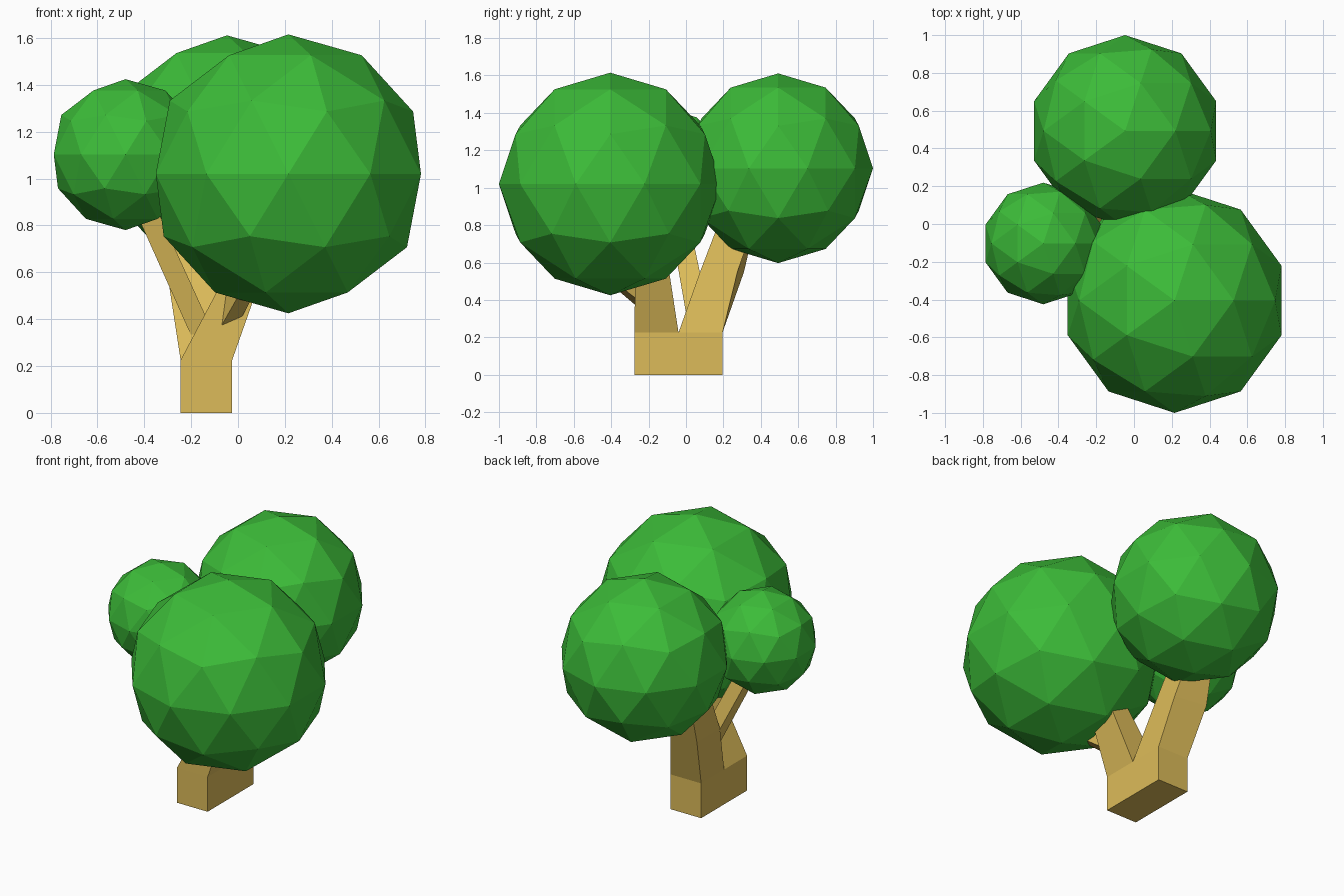
import bpy, bmesh

if "Cube" in bpy.data.objects:
    bpy.data.objects.remove(bpy.data.objects["Cube"])


def material(name, color):
    m = bpy.data.materials.new(name)
    m.diffuse_color = color
    m.use_nodes = True
    m.node_tree.nodes["Principled BSDF"].inputs["Base Color"].default_value = m.diffuse_color
    return m


leaf = material("leaf_green", (0.045, 0.50, 0.04, 1))
wood = material("wood", (0.72, 0.50, 0.10, 1))


def make_object(name, bm, mat):
    bmesh.ops.recalc_face_normals(bm, faces=bm.faces)
    mesh = bpy.data.meshes.new(name)
    bm.to_mesh(mesh)
    bm.free()
    mesh.materials.append(mat)
    obj = bpy.data.objects.new(name, mesh)
    bpy.context.collection.objects.link(obj)


def rect(x0, x1, y0, y1, z):
    return [(x0, y0, z), (x1, y0, z), (x1, y1, z), (x0, y1, z)]


def loft(name, *rings):
    """Closed four-sided limb through a series of quads."""
    bm = bmesh.new()
    loops = [[bm.verts.new(p) for p in ring] for ring in rings]
    for a, b in zip(loops, loops[1:]):
        for i in range(4):
            j = (i + 1) % 4
            bm.faces.new((a[i], a[j], b[j], b[i]))
    bm.faces.new(loops[0])
    bm.faces.new(loops[-1])
    make_object(name, bm, wood)


def crown(name, center, radius):
    bpy.ops.mesh.primitive_ico_sphere_add(subdivisions=2, radius=radius, location=center)
    obj = bpy.context.object
    obj.name = name
    obj.data.materials.append(leaf)


# Leaf crowns
crown("large_crown", (0.215, -0.405, 1.02), 0.595)
crown("back_crown", (-0.047, 0.493, 1.104), 0.507)
crown("small_crown", (-0.48, -0.103, 1.102), 0.322)

# Trunk block
loft("trunk", rect(-0.245, -0.025, -0.275, 0.195, 0),
     rect(-0.245, -0.025, -0.275, 0.195, 0.225))

# Front limb leaning right, with a fork towards the front
loft("front_limb", rect(-0.245, -0.025, -0.275, -0.04, 0.225),
     rect(-0.02, 0.125, -0.272, -0.105, 0.65))
loft("front_fork",
     [(-0.08, -0.25, 0.355), (0.01, -0.25, 0.395), (0.04, -0.25, 0.50), (-0.06, -0.25, 0.50)],
     [(0.03, -0.48, 0.55), (0.10, -0.48, 0.57), (0.10, -0.42, 0.65), (0.03, -0.42, 0.65)])

# Back limb leaning back and left
loft("back_limb", rect(-0.245, -0.025, -0.04, 0.195, 0.225),
     [(-0.295, 0.075, 0.55), (-0.08, 0.075, 0.55), (-0.08, 0.275, 0.55), (-0.295, 0.31, 0.55)],
     rect(-0.29, -0.13, 0.19, 0.38, 0.85))

# Thin limb to the small crown
loft("left_limb", rect(-0.20, -0.10, 0.0, 0.12, 0.33),
     rect(-0.455, -0.36, -0.10, 0.0, 0.90))
